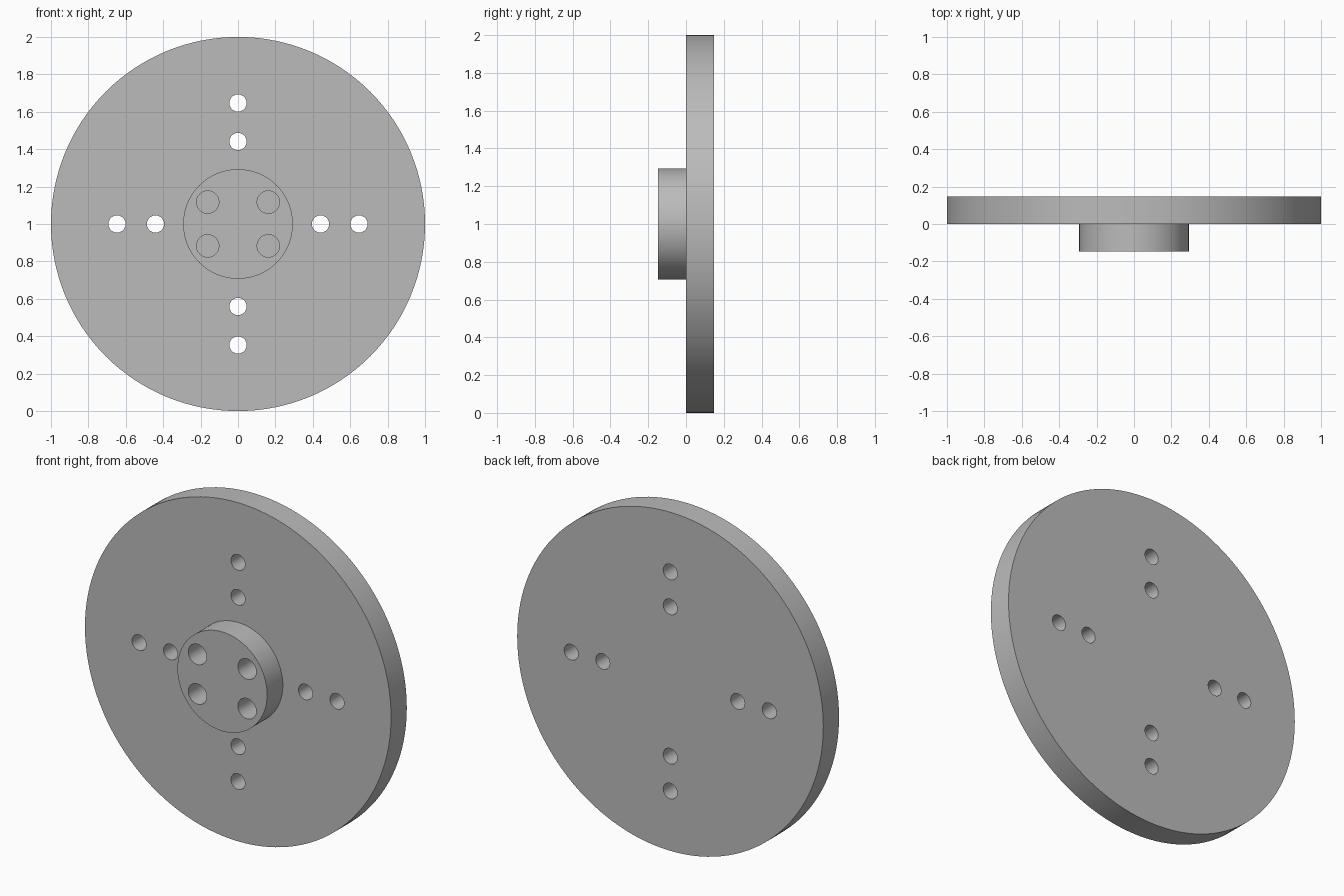
import bpy, bmesh, math
from mathutils import Matrix, Vector

cube = bpy.data.objects.get("Cube")
if cube:
    bpy.data.objects.remove(cube, do_unlink=True)

CENTRE_Z = 1.0
THICK = 0.147      # plate thickness and hub projection
PLATE_R, HUB_R = 1.0, 0.293
SIDES = 128

grey = bpy.data.materials.new("machined grey")
grey.use_nodes = True
colour = (0.5, 0.5, 0.5, 1)
grey.diffuse_color = colour
grey.node_tree.nodes["Principled BSDF"].inputs["Base Color"].default_value = colour


def make_object(name, bm):
    bmesh.ops.recalc_face_normals(bm, faces=bm.faces)
    mesh = bpy.data.meshes.new(name)
    bm.to_mesh(mesh)
    bm.free()
    mesh.materials.append(grey)
    obj = bpy.data.objects.new(name, mesh)
    bpy.context.collection.objects.link(obj)
    return obj


def lathe(name, profile):
    """Turn (radius, y) points around the y axis and cap both ends."""
    bm = bmesh.new()
    rings = []
    for radius, y in profile:
        angles = [math.tau * i / SIDES for i in range(SIDES)]
        rings.append([bm.verts.new((radius * math.cos(a), y, CENTRE_Z + radius * math.sin(a)))
                      for a in angles])
    for a, b in zip(rings, rings[1:]):
        for i in range(SIDES):
            j = (i + 1) % SIDES
            bm.faces.new((a[i], a[j], b[j], b[i]))
    bm.faces.new(rings[0])
    bm.faces.new(rings[-1])
    return make_object(name, bm)


def add_drill(bm, x, z, radius, y0, y1):
    """Add a cylinder along y between y0 and y1."""
    place = Matrix.Translation(Vector((x, (y0 + y1) / 2, CENTRE_Z + z)))
    bmesh.ops.create_cone(bm, cap_ends=True, segments=48, radius1=radius, radius2=radius,
                          depth=y1 - y0, matrix=place @ Matrix.Rotation(math.pi / 2, 4, 'X'))


# Round plate with a raised hub on the front
flange = lathe("flange_plate_with_hub",
               [(HUB_R, -THICK), (HUB_R, 0), (PLATE_R, 0), (PLATE_R, THICK)])

drills = bmesh.new()
# Bolt holes through the plate, two on each arm of a cross
for dx, dz in ((1, 0), (-1, 0), (0, 1), (0, -1)):
    for r in (0.441, 0.647):
        add_drill(drills, dx * r, dz * r, 0.046, -THICK, 2 * THICK)
# Blind holes in the hub
for sx in (-1, 1):
    for sz in (-1, 1):
        add_drill(drills, sx * 0.162, sz * 0.117, 0.06, -2 * THICK, 0.0015)
cutter = make_object("hole_cutter", drills)
cutter.hide_render = True

# Cut the holes, then drop the cutter
cut = flange.modifiers.new("holes", 'BOOLEAN')
cut.operation = 'DIFFERENCE'
cut.solver = 'EXACT'
cut.object = cutter
bpy.ops.object.select_all(action='DESELECT')
flange.select_set(True)
bpy.context.view_layer.objects.active = flange
bpy.ops.object.modifier_apply(modifier=cut.name)
bpy.data.objects.remove(cutter, do_unlink=True)

bpy.ops.object.shade_smooth_by_angle(angle=math.radians(30))
